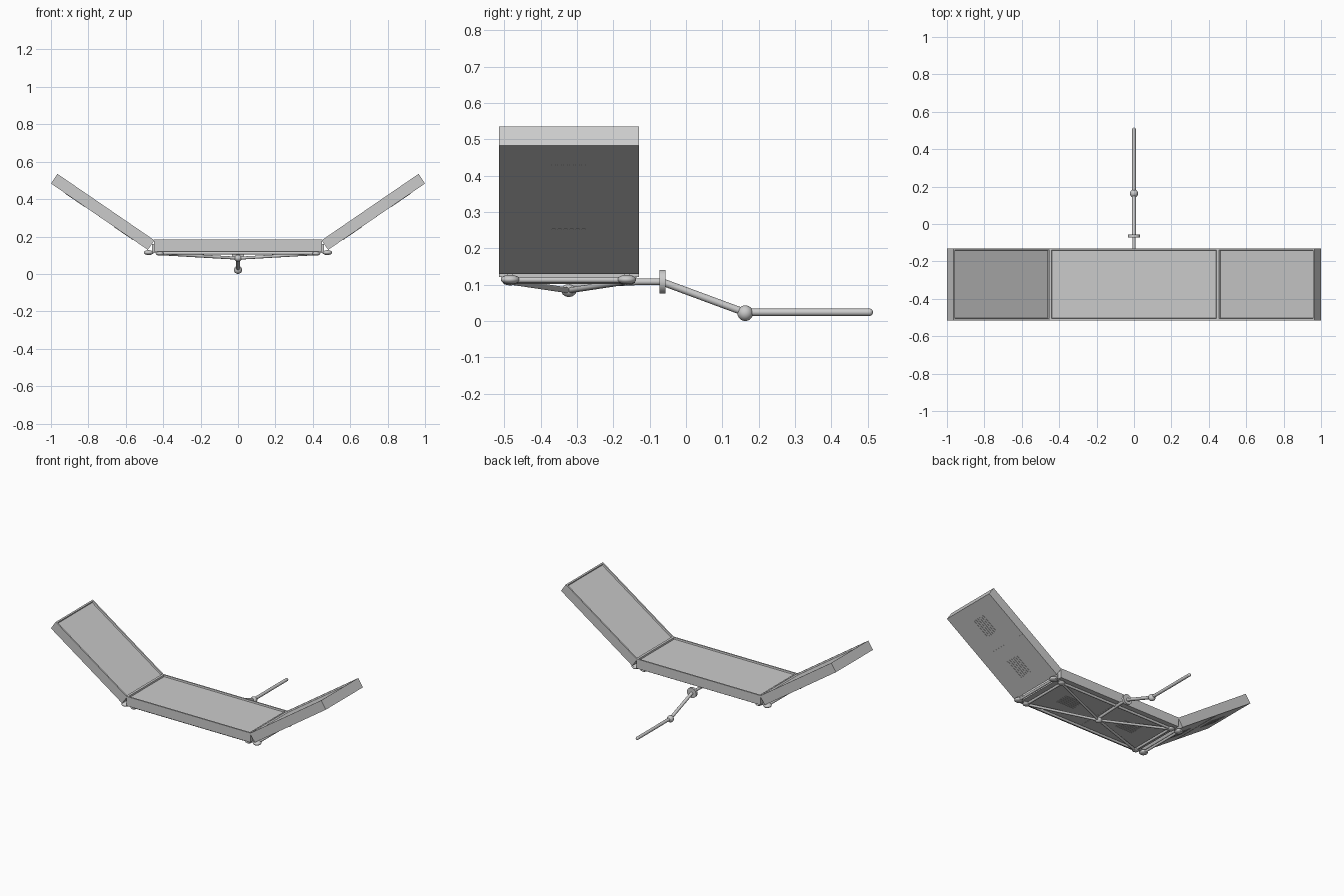
import bpy, bmesh
from math import radians, pi
from mathutils import Matrix, Vector

if "Cube" in bpy.data.objects:
    bpy.data.objects.remove(bpy.data.objects["Cube"])

YC, W, T = -0.3225, 0.385, 0.062   # panel centre in y, width, thickness


def finish(name, bm, mat=Matrix(), smooth=False):
    bm.transform(mat)
    bmesh.ops.recalc_face_normals(bm, faces=bm.faces)
    me = bpy.data.meshes.new(name)
    bm.to_mesh(me)
    bm.free()
    ob = bpy.data.objects.new(name, me)
    bpy.context.collection.objects.link(ob)
    if smooth:
        bpy.ops.object.select_all(action='DESELECT')
        bpy.context.view_layer.objects.active = ob
        ob.select_set(True)
        bpy.ops.object.shade_smooth_by_angle(angle=radians(40))
    return ob


def add_box(bm, c, s):
    m = Matrix.Translation(c) @ Matrix.Diagonal((*s, 1))
    return bmesh.ops.create_cube(bm, size=1, matrix=m)


def tube(name, a, b, r):
    a, b = Vector(a), Vector(b)
    d = b - a
    bm = bmesh.new()
    m = Matrix.Translation((a + b) / 2) @ d.to_track_quat('Z', 'Y').to_matrix().to_4x4()
    bmesh.ops.create_cone(bm, cap_ends=True, segments=20, radius1=r, radius2=r,
                          depth=d.length, matrix=m)
    return finish(name, bm, smooth=True)


def ball(name, c, r, squash=1):
    bm = bmesh.new()
    m = Matrix.Translation(c) @ Matrix.Diagonal((1, 1, squash, 1))
    bmesh.ops.create_uvsphere(bm, u_segments=24, v_segments=14, radius=r, matrix=m)
    return finish(name, bm, smooth=True)


def panel(name, length, mat):
    # Shallow tray: local x runs along the length, top rim at z = 0
    bm = bmesh.new()
    add_box(bm, (length / 2, 0, -T / 2), (length, W, T))
    bm.normal_update()
    top = [f for f in bm.faces if f.normal.z > 0.9]
    bmesh.ops.inset_region(bm, faces=top, thickness=0.013, depth=0)
    bmesh.ops.inset_region(bm, faces=top, thickness=0.003, depth=-0.01)
    finish(name, bm, mat)
    # Vent slots and seam lines on the underside
    bm = bmesh.new()
    for fx in (0.25, 0.75):
        for i in range(6):
            add_box(bm, (length * fx, (i - 2.5) * 0.0165, -T), (0.125, 0.010, 0.004))
    add_box(bm, (length / 2, 0, -T), (0.003, W - 0.01, 0.002))
    finish(name + "_vents", bm, mat)


# Flat middle panel and two raised wings
panel("centre_panel", 0.90, Matrix.Translation((-0.45, YC, 0.183)))
for side, s, turn in (("right", 1, 0), ("left", -1, pi)):
    m = (Matrix.Translation((s * 0.447, YC, 0.180)) @ Matrix.Rotation(turn, 4, 'Z')
         @ Matrix.Rotation(radians(-34.4), 4, 'Y'))
    panel(side + "_wing_panel", 0.628, m)

# Support frame under the middle panel
HUB = (0, YC, 0.084)
Y0, Y1 = -0.484, -0.163
for y, n in ((Y0, "front"), (Y1, "rear")):
    tube(n + "_frame_rail", (-0.43, y, 0.111), (0.43, y, 0.111), 0.008)
for s, side in ((1, "right"), (-1, "left")):
    tube(side + "_frame_end_bar", (s * 0.415, Y0, 0.110), (s * 0.415, Y1, 0.110), 0.008)
    tube(side + "_wing_bar", (s * 0.478, -0.50, 0.113), (s * 0.478, -0.14, 0.113), 0.008)
    for y, n in ((Y0, "front"), (Y1, "rear")):
        tag = side + "_" + n
        tube(tag + "_brace", HUB, (s * 0.415, y, 0.108), 0.008)
        ball(tag + "_inner_joint", (s * 0.418, y, 0.109), 0.022, 0.5)
        ball(tag + "_outer_joint", (s * 0.478, y, 0.114), 0.026, 0.5)
        # Hinge link and upright joining panel and wing
        bm = bmesh.new()
        add_box(bm, (s * 0.448, y, 0.116), (0.07, 0.016, 0.008))
        add_box(bm, (s * 0.454, y, 0.138), (0.010, 0.016, 0.045))
        finish(tag + "_hinge", bm)
ball("frame_hub", HUB, 0.021, 0.85)

# Jointed boom with collar
tube("boom_base", (0, YC, 0.098), (0, -0.13, 0.108), 0.009)
tube("boom_neck", (0, -0.14, 0.108), (0, -0.06, 0.108), 0.009)
tube("boom_collar", (0, -0.073, 0.108), (0, -0.057, 0.108), 0.033)
tube("boom_arm", (0, -0.062, 0.106), (0, 0.163, 0.023), 0.010)
ball("boom_joint", (0, 0.163, 0.0215), 0.0215)
tube("boom_rod", (0, 0.163, 0.024), (0, 0.505, 0.024), 0.010)
ball("boom_tip", (0, 0.505, 0.024), 0.010)
